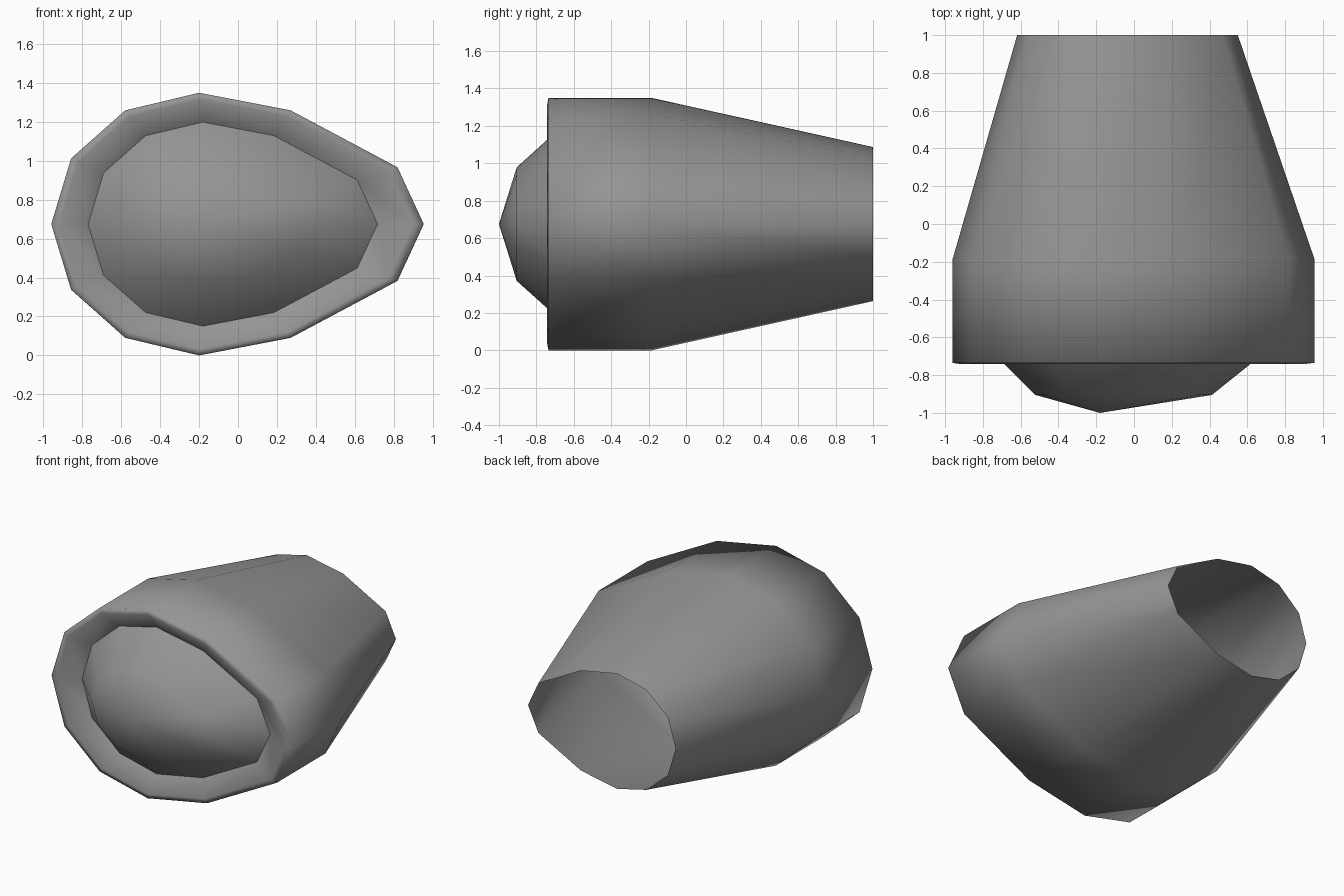
import bpy, bmesh, math

cube = bpy.data.objects.get("Cube")
if cube:
    bpy.data.objects.remove(cube, do_unlink=True)

grey = bpy.data.materials.new("plain_grey")
grey.use_nodes = True
colour = (0.3, 0.3, 0.3, 1)
grey.diffuse_color = colour
grey.node_tree.nodes["Principled BSDF"].inputs["Base Color"].default_value = colour

SIDES = 12
MID_Z = 0.675
# Unit egg outline: round on the right side, drawn out to a point on the left
POINTED_HALF = [(0, 0.675), (0.47, 0.585), (1.02, 0.292), (1.155, 0)]


def egg_ring(bm, y, scale, cx, stretch=1.0):
    ring = []
    for k in range(SIDES):
        a = 2 * math.pi * k / SIDES
        x, z = 0.76 * math.sin(a), 0.675 * math.cos(a)
        if k < SIDES // 2:
            px, pz = POINTED_HALF[min(k, SIDES // 2 - k)]
            x, z = px * stretch, math.copysign(pz, z)
        ring.append(bm.verts.new((cx + x * scale, y, MID_Z + z * scale)))
    return ring


def loft(name, sections, tip=None):
    """Skin a run of egg sections from front to back, with an optional front tip."""
    bm = bmesh.new()
    rings = [egg_ring(bm, *s) for s in sections]
    for front, back in zip(rings, rings[1:]):
        for i in range(SIDES):
            j = (i + 1) % SIDES
            bm.faces.new((front[i], front[j], back[j], back[i]))
    if tip:
        point = bm.verts.new(tip)
        for i in range(SIDES):
            bm.faces.new((point, rings[0][(i + 1) % SIDES], rings[0][i]))
    bmesh.ops.recalc_face_normals(bm, faces=bm.faces)
    # Make the front-most face look forward
    first = min(bm.faces, key=lambda f: f.calc_center_median().y)
    if first.normal.y > 0:
        bmesh.ops.reverse_faces(bm, faces=bm.faces)
    for f in bm.faces:
        f.smooth = True
    mesh = bpy.data.meshes.new(name)
    bm.to_mesh(mesh)
    bm.free()
    mesh.materials.append(grey)
    obj = bpy.data.objects.new(name, mesh)
    bpy.context.collection.objects.link(obj)
    return obj


# Open-backed housing: sunken rim, straight collar, tapering tail
loft("housing", [
    (-0.66, 0.777, -0.18),
    (-0.742, 0.95, -0.195),
    (-0.735, 1.0, -0.2),
    (-0.185, 1.0, -0.2),
    (1.0, 0.61, -0.155),
])

# Shallow domed lens seated in the rim
loft("lens", [
    (-0.905, 0.45, -0.18, 1.14),
    (-0.66, 0.777, -0.18),
], tip=(-0.18, -1.0, MID_Z))
